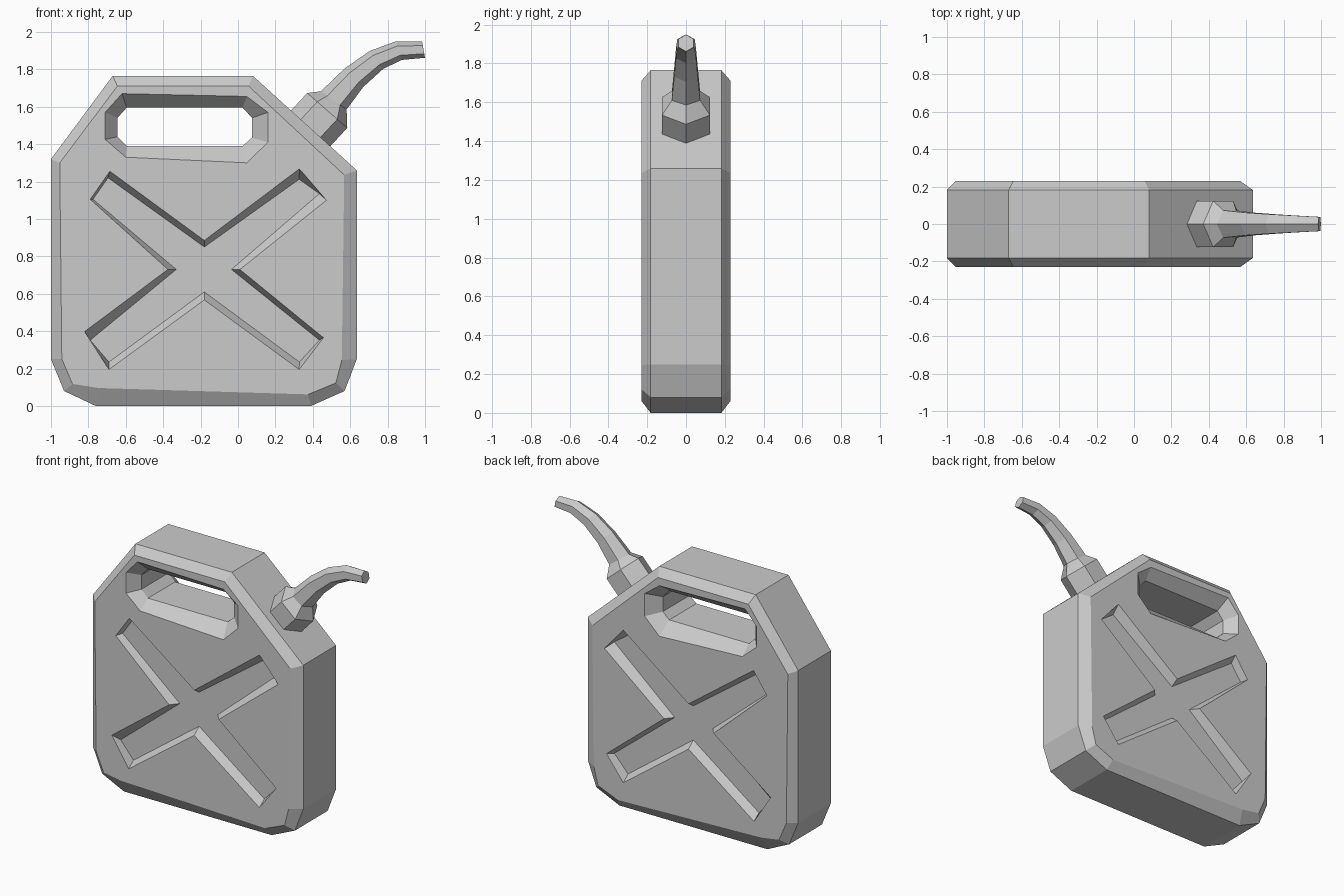
import bpy, bmesh
from math import sin, cos, pi, radians

if "Cube" in bpy.data.objects:
    bpy.data.objects.remove(bpy.data.objects["Cube"])


def finish(bm, name):
    bmesh.ops.recalc_face_normals(bm, faces=bm.faces[:])
    mesh = bpy.data.meshes.new(name)
    bm.to_mesh(mesh)
    bm.free()
    obj = bpy.data.objects.new(name, mesh)
    bpy.context.collection.objects.link(obj)
    return obj


def ring(bm, pts, y):
    return [bm.verts.new((x, y, z)) for x, z in pts]


def bridge(bm, a, b):
    n = len(a)
    for i in range(n):
        j = (i + 1) % n
        bm.faces.new((a[i], a[j], b[j], b[i]))


def loop_edges(bm, vs):
    return [bm.edges.get((vs[i - 1], vs[i])) for i in range(len(vs))]


# Can outline, and the smaller outline of the flat front panel
RIM = [(-1, 1.32), (-.67, 1.765), (.08, 1.765), (.635, 1.26), (.635, .25),
       (.57, .08), (.39, 0), (-.76, 0), (-.93, .08), (-1, .25)]
PANEL = [(-.953, 1.30), (-.645, 1.71), (.057, 1.71), (.568, 1.235), (.555, .246),
         (.523, .123), (.375, .062), (-.745, .096), (-.885, .118), (-.942, .252)]
# Grip opening: wide at the panel, narrow inside
GRIP = [(-.62, 1.67), (.047, 1.655), (.16, 1.57), (.16, 1.41),
        (.047, 1.30), (-.60, 1.33), (-.71, 1.425), (-.71, 1.57)]
GRIP_IN = [(-.595, 1.595), (.025, 1.595), (.075, 1.54), (.075, 1.435),
           (.025, 1.39), (-.595, 1.39), (-.645, 1.44), (-.645, 1.54)]
# Pressed cross: edge on the panel, and sunken floor
CROSS = [(-.79, 1.105), (-.685, 1.255), (-.18, .885), (.328, 1.268), (.473, 1.10), (.01, .73),
         (.457, .365), (.327, .195), (-.18, .567), (-.69, .195), (-.82, .398), (-.375, .73)]
FLOOR = [(-.775, 1.105), (-.695, 1.22), (-.18, .85), (.327, 1.212), (.435, 1.135), (-.035, .73),
         (.435, .352), (.328, .235), (-.18, .61), (-.69, .235), (-.79, .352), (-.33, .73)]

# Can body: front half, then mirrored across y
bm = bmesh.new()
mid = ring(bm, RIM, 0)
rim = ring(bm, RIM, -.182)
panel = ring(bm, PANEL, -.23)
grip = ring(bm, GRIP, -.23)
grip_in = ring(bm, GRIP_IN, -.15)
grip_mid = ring(bm, GRIP_IN, 0)
cross = ring(bm, CROSS, -.23)
floor = ring(bm, FLOOR, -.175)
for a, b in ((mid, rim), (rim, panel), (grip, grip_in), (grip_in, grip_mid), (cross, floor)):
    bridge(bm, a, b)
bm.faces.new(floor)
edges = loop_edges(bm, panel) + loop_edges(bm, grip) + loop_edges(bm, cross)
bmesh.ops.triangle_fill(bm, use_beauty=True, edges=edges, normal=(0, -1, 0))
bmesh.ops.mirror(bm, geom=bm.verts[:] + bm.edges[:] + bm.faces[:], axis='Y', merge_dist=.0005)
bmesh.ops.remove_doubles(bm, verts=bm.verts[:], dist=.0005)
finish(bm, "can_body")


def hex_tube(name, stations):
    """Six-sided tube through (x, z, radius, heading in degrees)."""
    bm = bmesh.new()
    rings = []
    for x, z, r, deg in stations:
        a = radians(deg)
        rings.append([bm.verts.new((x - sin(a) * r * cos(t), r * sin(t), z + cos(a) * r * cos(t)))
                      for t in (k * pi / 3 for k in range(6))])
    for a, b in zip(rings, rings[1:]):
        bridge(bm, a, b)
    bm.faces.new(rings[0])
    bm.faces.new(rings[-1])
    return finish(bm, name)


# Collar on the sloped shoulder
hex_tube("spout_collar", [(.378, 1.473, .142, 47), (.477, 1.58, .142, 49), (.512, 1.634, .084, 55)])
# Curved pouring spout
hex_tube("spout", [(.512, 1.634, .084, 55), (.62, 1.755, .07, 45), (.74, 1.85, .06, 37),
                   (.86, 1.90, .052, 17), (.992, 1.905, .044, 10)])
